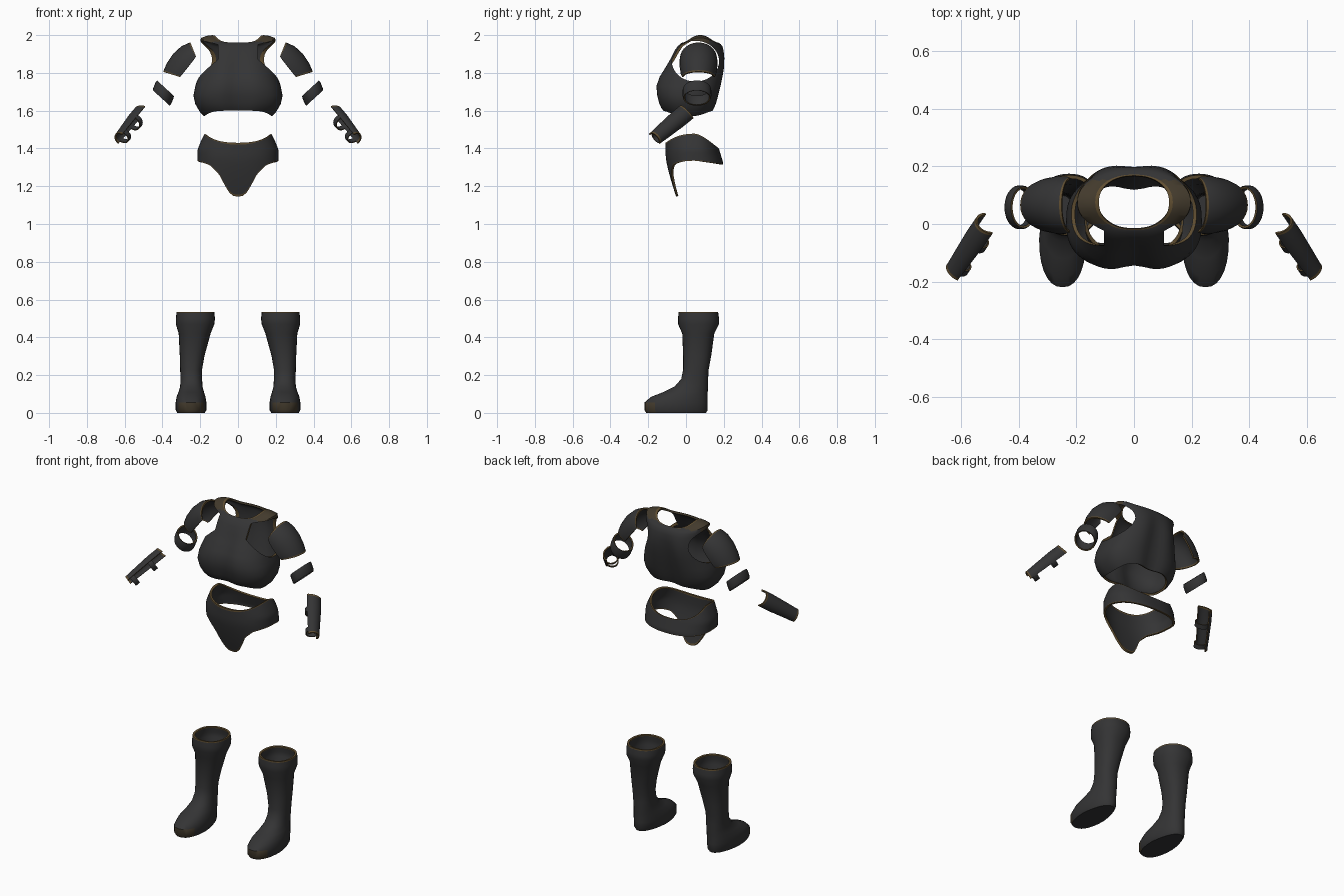
import bpy, bmesh, math
from mathutils import Vector

if "Cube" in bpy.data.objects:
    bpy.data.objects.remove(bpy.data.objects["Cube"])

def material(name, rgb):
    m = bpy.data.materials.new(name)
    m.diffuse_color = (*rgb, 1)
    m.use_nodes = True
    m.node_tree.nodes["Principled BSDF"].inputs["Base Color"].default_value = m.diffuse_color
    return m

charcoal = material("charcoal", (0.034, 0.034, 0.035))
bronze = material("bronze", (0.115, 0.075, 0.03))
brown = material("dark_brown", (0.055, 0.042, 0.025))

def spow(v, p):
    return math.copysign(abs(v) ** p, v)

def interp(table, v):
    for (a, fa), (b, fb) in zip(table, table[1:]):
        if v <= b:
            return fa + (fb - fa) * max(0, v - a) / (b - a)
    return table[-1][1]

def apply(ob, kind, **props):
    bpy.context.view_layer.objects.active = ob
    mod = ob.modifiers.new(kind.lower(), kind)
    for k, v in props.items():
        setattr(mod, k, v)
    bpy.ops.object.modifier_apply(modifier=mod.name)

def loft(name, rows, closed=True, cap=False, trim=(), thick=0.012,
         mirror=False, cutters=(), paint=None):
    """Skin rows of points into a shell with bronze rims."""
    bm = bmesh.new()
    grid = [[bm.verts.new(p) for p in row] for row in rows]
    n = len(rows[0])
    for i in range(len(rows) - 1):
        for j in range(n if closed else n - 1):
            k = (j + 1) % n
            f = bm.faces.new((grid[i][j], grid[i][k], grid[i + 1][k], grid[i + 1][j]))
            f.material_index = 1 if i in trim else 0
    if cap:
        bm.faces.new(grid[0][::-1])
    bm.normal_update()
    # make the shell face outwards
    mid = sum((v.co for v in bm.verts), Vector()) / len(bm.verts)
    if sum((f.calc_center_median() - mid).dot(f.normal) * f.calc_area() for f in bm.faces) < 0:
        bmesh.ops.reverse_faces(bm, faces=bm.faces[:])
    me = bpy.data.meshes.new(name)
    bm.to_mesh(me)
    bm.free()
    for m in (charcoal, bronze, bronze, brown):
        me.materials.append(m)
    ob = bpy.data.objects.new(name, me)
    bpy.context.collection.objects.link(ob)
    bpy.ops.object.select_all(action='DESELECT')
    ob.select_set(True)
    apply(ob, 'SOLIDIFY', thickness=thick, offset=-1, material_offset_rim=1)
    for c in cutters:
        apply(ob, 'BOOLEAN', operation='DIFFERENCE', object=c,
              solver='EXACT', material_mode='TRANSFER')
    if mirror:
        apply(ob, 'MIRROR', use_mirror_merge=False)
    if paint:
        for p in ob.data.polygons:
            if p.material_index == 0 and paint(p.center):
                p.material_index = 3
    bpy.ops.object.shade_smooth_by_angle(angle=math.radians(42))
    return ob

def angles(seg):
    return [2 * math.pi * j / seg for j in range(seg)]

# ---- cuirass: z front/back, z side, half width, y front, y back, squareness
CHEST = [
    (1.600, 1.570, .178, -.130, .152, 2.6), (1.615, 1.590, .200, -.140, .158, 2.6),
    (1.640, 1.635, .226, -.150, .167, 2.6), (1.680, 1.680, .236, -.160, .178, 2.6),
    (1.730, 1.730, .226, -.166, .192, 2.5), (1.780, 1.780, .210, -.150, .204, 2.4),
    (1.830, 1.830, .198, -.120, .214, 2.3), (1.880, 1.880, .190, -.090, .214, 2.2),
    (1.920, 1.920, .190, -.065, .205, 2.2), (1.942, 1.960, .198, -.045, .194, 2.2),
    (1.952, 1.985, .197, -.032, .184, 2.2), (1.957, 1.996, .165, -.026, .177, 2.2),
    (1.960, 2.000, .135, -.021, .172, 2.2), (1.961, 1.997, .122, -.018, .168, 2.2)]

def chest_row(zf, zs, hw, yf, yb, n):
    row = []
    for a in angles(64):
        c, s = math.cos(a), math.sin(a)
        x = hw * spow(c, 2 / n)
        y = (yf + yb) / 2 + (yb - yf) / 2 * spow(s, 2 / n)
        dip = .022 * math.exp(-(x / .06) ** 2) * min(1, max(0, (1.95 - zf) / .1))
        row.append((x, y - math.copysign(dip, s), zf + (zs - zf) * abs(c) ** 4))
    return row

def armhole_cutter(side):
    bm = bmesh.new()
    ends = [[bm.verts.new((side * x, .05 + .125 * math.cos(a), 1.862 + .108 * math.sin(a)))
             for a in angles(40)] for x in (.105, .4)]
    bm.faces.new(ends[0])
    bm.faces.new(ends[1][::-1])
    for j in range(40):
        k = (j + 1) % 40
        bm.faces.new((ends[0][j], ends[1][j], ends[1][k], ends[0][k]))
    bmesh.ops.recalc_face_normals(bm, faces=bm.faces[:])
    me = bpy.data.meshes.new("armhole_cutter")
    bm.to_mesh(me)
    bm.free()
    me.materials.append(bronze)
    ob = bpy.data.objects.new("armhole_cutter", me)
    bpy.context.collection.objects.link(ob)
    ob.hide_render = True
    return ob

cutters = [armhole_cutter(s) for s in (1, -1)]
loft("cuirass", [chest_row(*r) for r in CHEST], trim=(len(CHEST) - 2,), cutters=cutters,
     paint=lambda p: p.z > 1.965 and abs(p.x) > .1)
for c in cutters:
    bpy.data.objects.remove(c)

# ---- hip guard: belt with a front tongue
TONGUE = [(0, 1.145), (.025, 1.149), (.045, 1.165), (.07, 1.205), (.1, 1.265),
          (.15, 1.312), (.213, 1.335)]

def hip_row(t):
    row = []
    for a in angles(80):
        c, s = math.cos(a), math.sin(a)
        u, v = spow(c, .85), spow(s, .85)
        if s < 0:
            top, low = 1.43 + .048 * abs(c) ** 2, interp(TONGUE, .213 * abs(u))
        else:
            top, low = 1.478 - .078 * s ** 1.5, 1.335 - .02 * s
        z = low + (top - low) * t
        hw = .214 - .038 * max(0, (z - 1.39) / .09) ** 1.2
        yf = -.108 + .056 * max(0, (1.36 - z) / .215) ** 1.3
        yb = .195 - .3 * max(0, z - 1.33)
        row.append((hw * u, .045 + (yb - .045 if s > 0 else .045 - yf) * v, z))
    return row

hip_t = [0, .035] + [k / 10 for k in range(1, 10)] + [.965, 1]
loft("hip_guard", [hip_row(t) for t in hip_t], trim=(0, len(hip_t) - 2))

# ---- boots: z, x inner, x outer, y front, y back
BOOT = [
    (0, .176, .322, -.21, .106), (.015, .167, .33, -.22, .115), (.055, .167, .33, -.22, .115),
    (.085, .172, .325, -.185, .115), (.11, .18, .315, -.12, .115), (.14, .188, .306, -.06, .117),
    (.18, .19, .305, -.025, .117), (.23, .19, .306, -.015, .12), (.30, .178, .308, -.015, .133),
    (.42, .145, .314, -.02, .15), (.47, .125, .329, -.042, .175), (.50, .122, .329, -.042, .175),
    (.528, .125, .326, -.04, .171), (.535, .126, .325, -.039, .17)]

def boot_row(z, x0, x1, y0, y1):
    row = []
    for a in angles(28):
        c, s = spow(math.cos(a), .88), spow(math.sin(a), .88)
        heel = 1 - .2 * max(0, s) * max(0, 1 - z / .14)
        row.append(((x0 + x1) / 2 + (x1 - x0) / 2 * c * heel,
                    (y0 + y1) / 2 + (y1 - y0) / 2 * s, z))
    return row

loft("boots", [boot_row(*r) for r in BOOT], cap=True, trim=(len(BOOT) - 2,), mirror=True,
     paint=lambda p: p.z < .05 and p.y < -.17)

# ---- arm pieces: shells swept along an arm axis
def arc_row(centre, side, crest, along, w, h, lead=0, steps=16):
    row = []
    for j in range(steps + 1):
        a = math.pi * j / steps
        row.append(centre + side * w * math.cos(a) + crest * h * math.sin(a)
                   + along * lead * (1 - math.sin(a)))
    return row

# shoulder guards: length, crest height, lead of the side edges
along, crest, back = Vector((.617, 0, -.787)), Vector((.787, 0, .617)), Vector((0, 1, 0))
base = Vector((.262, .066, 1.835))
SHOULDER = [(-.105, .07, .04, .094), (-.098, .075, .036, .096), (-.06, .095, .02, .1),
            (0, .105, 0, .1), (.06, .1, -.01, .094), (.097, .09, -.03, .088), (.105, .088, -.032, .086)]
loft("shoulder_guards", [arc_row(base + along * s, back, crest, along, w, h, lead)
                         for s, h, lead, w in SHOULDER],
     closed=False, trim=(0, 5), thick=.01, mirror=True)

# upper arm bands
across = Vector((.047, 0, .043))
band = [[Vector((.395, .058, 1.693)) + Vector((.011, 0, -.026)) * t
         + across * k * math.cos(a) + back * .076 * k * math.sin(a) for a in angles(24)]
        for t, k in ((-1, .95), (-.6, 1), (.6, 1), (1, .95))]
loft("arm_bands", band, thick=.008, mirror=True)

# forearm guards with two under-straps each
start, end = Vector((.51, -.005, 1.585)), Vector((.622, -.165, 1.452))
along = (end - start).normalized()
crest = Vector((.8, .2, .55))
crest = (crest - along * crest.dot(along)).normalized()
side = along.cross(crest)
FOREARM = [(0, .05, .046, -.012), (.04, .05, .046, -.012), (.3, .049, .046, 0),
           (.7, .044, .04, 0), (.96, .04, .036, .004), (1, .04, .036, .004)]
loft("forearm_guards", [arc_row(start.lerp(end, t), side, crest, along, w, h, lead)
                        for t, w, h, lead in FOREARM],
     closed=False, trim=(0, 4), thick=.008, mirror=True)
for name, t, w in (("upper_straps", .34, .045), ("lower_straps", .88, .037)):
    loft(name, [arc_row(start.lerp(end, t + d), side, -crest, along, w, .042)
                for d in (-.06, .06)], closed=False, thick=.006, mirror=True)
